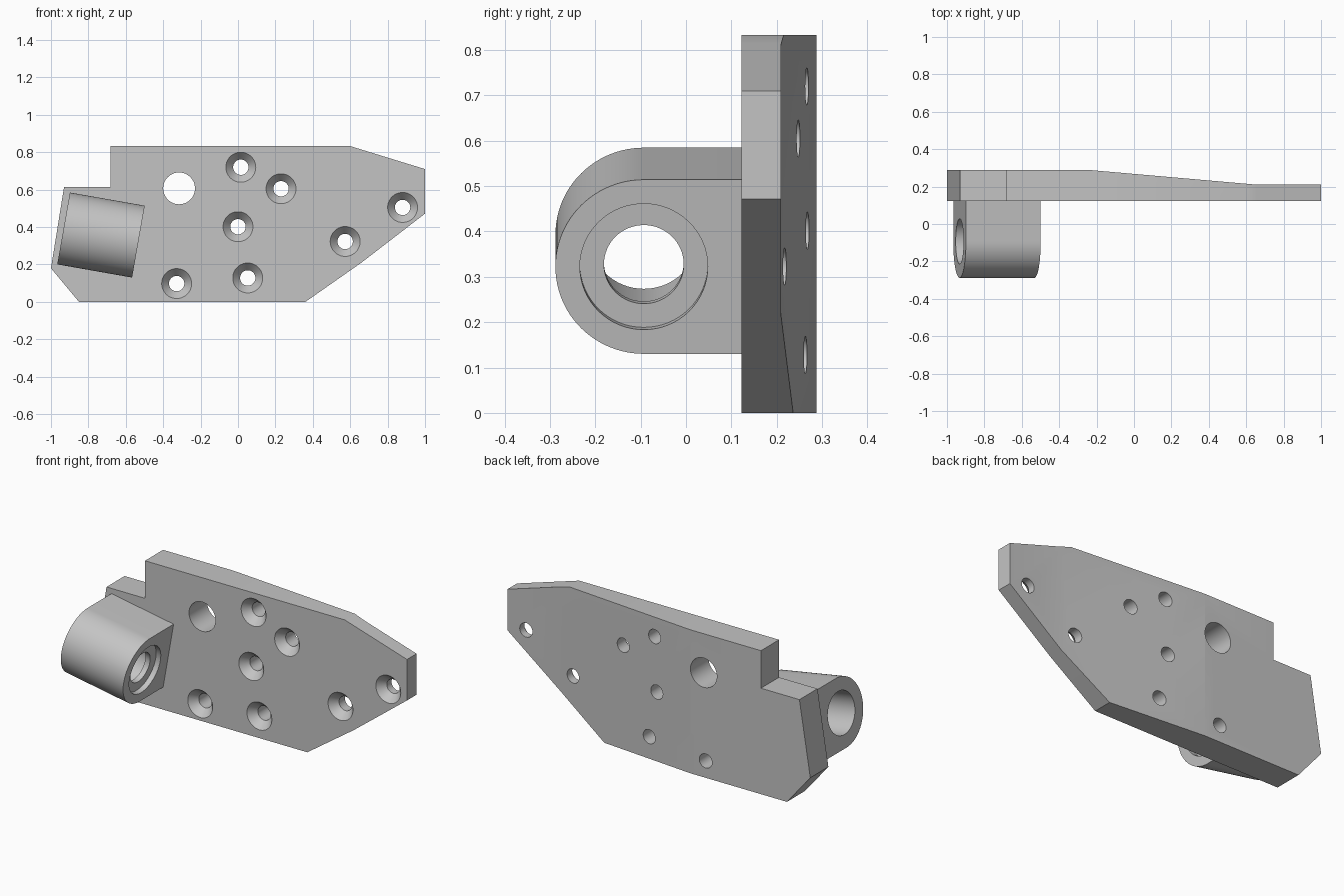
import bpy, bmesh, math
from mathutils import Matrix

cube = bpy.data.objects.get("Cube")
if cube:
    bpy.data.objects.remove(cube, do_unlink=True)

GREY = (0.55, 0.55, 0.55, 1)
metal = bpy.data.materials.new("plain grey")
metal.use_nodes = True
metal.diffuse_color = GREY
metal.node_tree.nodes["Principled BSDF"].inputs["Base Color"].default_value = GREY

FRONT, BACK, THIN = 0.122, 0.288, 0.21
TAPER_START, TAPER_END = -0.23, 0.66


def make_object(name, bm, matrix=Matrix()):
    bmesh.ops.recalc_face_normals(bm, faces=bm.faces)
    mesh = bpy.data.meshes.new(name)
    bm.to_mesh(mesh)
    bm.free()
    mesh.materials.append(metal)
    obj = bpy.data.objects.new(name, mesh)
    obj.matrix_world = matrix
    bpy.context.collection.objects.link(obj)
    return obj


def prism(points, offset):
    """Extrude a closed outline of 3D points along an offset."""
    bm = bmesh.new()
    face = bm.faces.new([bm.verts.new(p) for p in points])
    result = bmesh.ops.extrude_face_region(bm, geom=[face], use_keep_orig=True)
    moved = [g for g in result["geom"] if isinstance(g, bmesh.types.BMVert)]
    bmesh.ops.translate(bm, verts=moved, vec=offset)
    return bm


def turned(name, profile, matrix, segments=64):
    """Solid of revolution about local z from (radius, height) pairs."""
    bm = bmesh.new()
    rings = []
    for r, z in profile:
        angles = [math.tau * i / segments for i in range(segments)]
        rings.append([bm.verts.new((r * math.cos(a), r * math.sin(a), z)) for a in angles])
    for low, high in zip(rings, rings[1:]):
        for i in range(segments):
            j = (i + 1) % segments
            bm.faces.new((low[i], low[j], high[j], high[i]))
    bm.faces.new(rings[0])
    bm.faces.new(rings[-1])
    return make_object(name, bm, matrix)


def cut(target, cutters):
    bpy.context.view_layer.objects.active = target
    for cutter in cutters:
        mod = target.modifiers.new("hole", 'BOOLEAN')
        mod.operation = 'DIFFERENCE'
        mod.solver = 'EXACT'
        mod.object = cutter
        bpy.ops.object.modifier_apply(modifier=mod.name)
        bpy.data.objects.remove(cutter, do_unlink=True)


def smooth(obj):
    bpy.ops.object.select_all(action='DESELECT')
    obj.select_set(True)
    bpy.context.view_layer.objects.active = obj
    bpy.ops.object.shade_smooth_by_angle(angle=math.radians(30))


# Mounting plate: extruded outline, thinned on the back towards its left end
outline = [(-0.85, 0), (0.36, 0), (0.66, 0.21), (1, 0.472), (1, 0.71), (0.6, 0.833),
           (-0.683, 0.833), (-0.683, 0.615), (-0.93, 0.615), (-1, 0.18)]
bm = prism([(x, FRONT, z) for x, z in outline], (0, BACK - FRONT, 0))
for x in (TAPER_START, TAPER_END):
    bmesh.ops.bisect_plane(bm, geom=bm.verts[:] + bm.edges[:] + bm.faces[:], dist=1e-5,
                           plane_co=(x, 0, 0), plane_no=(1, 0, 0))
for v in bm.verts:
    if v.co.y > FRONT + 0.01:
        t = (v.co.x - TAPER_START) / (TAPER_END - TAPER_START)
        v.co.y = BACK + (THIN - BACK) * min(max(t, 0), 1)
plate = make_object("mounting_plate", bm)

# Countersunk screw holes and one plain hole, drilled from front to back
drill = Matrix.Rotation(-math.pi / 2, 4, 'X')
screw_spots = [(0.015, 0.72), (0.23, 0.605), (0, 0.402), (0.573, 0.323),
               (0.88, 0.505), (-0.328, 0.098), (0.052, 0.128)]
screw_profile = [(0.09, -0.01), (0.08, 0), (0.041, 0.045), (0.041, 0.3)]
cutters = [turned("screw_cutter", screw_profile,
                  Matrix.Translation((x, FRONT, z)) @ drill) for x, z in screw_spots]
cutters.append(turned("plain_cutter", [(0.085, -0.1), (0.085, 0.3)],
                      Matrix.Translation((-0.315, FRONT, 0.607)) @ drill))
cut(plate, cutters)
smooth(plate)

# Tilted boss: rounded front, square sides running back into the plate
RADIUS, HALF, AXIS_Y = 0.195, 0.203, -0.093
tilt = Matrix.Translation((-0.7325, AXIS_Y, 0.3575)) @ Matrix.Rotation(math.radians(10), 4, 'Y')
root = FRONT - AXIS_Y + 0.01
section = [(-HALF, root, RADIUS)]
for i in range(49):
    a = math.pi * i / 48
    section.append((-HALF, -RADIUS * math.sin(a), RADIUS * math.cos(a)))
section.append((-HALF, root, -RADIUS))
boss = make_object("tilted_boss", prism(section, (2 * HALF, 0, 0)), tilt)

# Stepped bore: wide from the outer end, a thin lip, then a shallow recess
lip, recess = HALF - 0.06, HALF - 0.03
bore = [(0.121, -0.3), (0.121, lip), (0.088, lip), (0.088, recess), (0.141, recess), (0.141, 0.3)]
cut(boss, [turned("bore_cutter", bore, tilt @ Matrix.Rotation(math.pi / 2, 4, 'Y'))])
smooth(boss)
